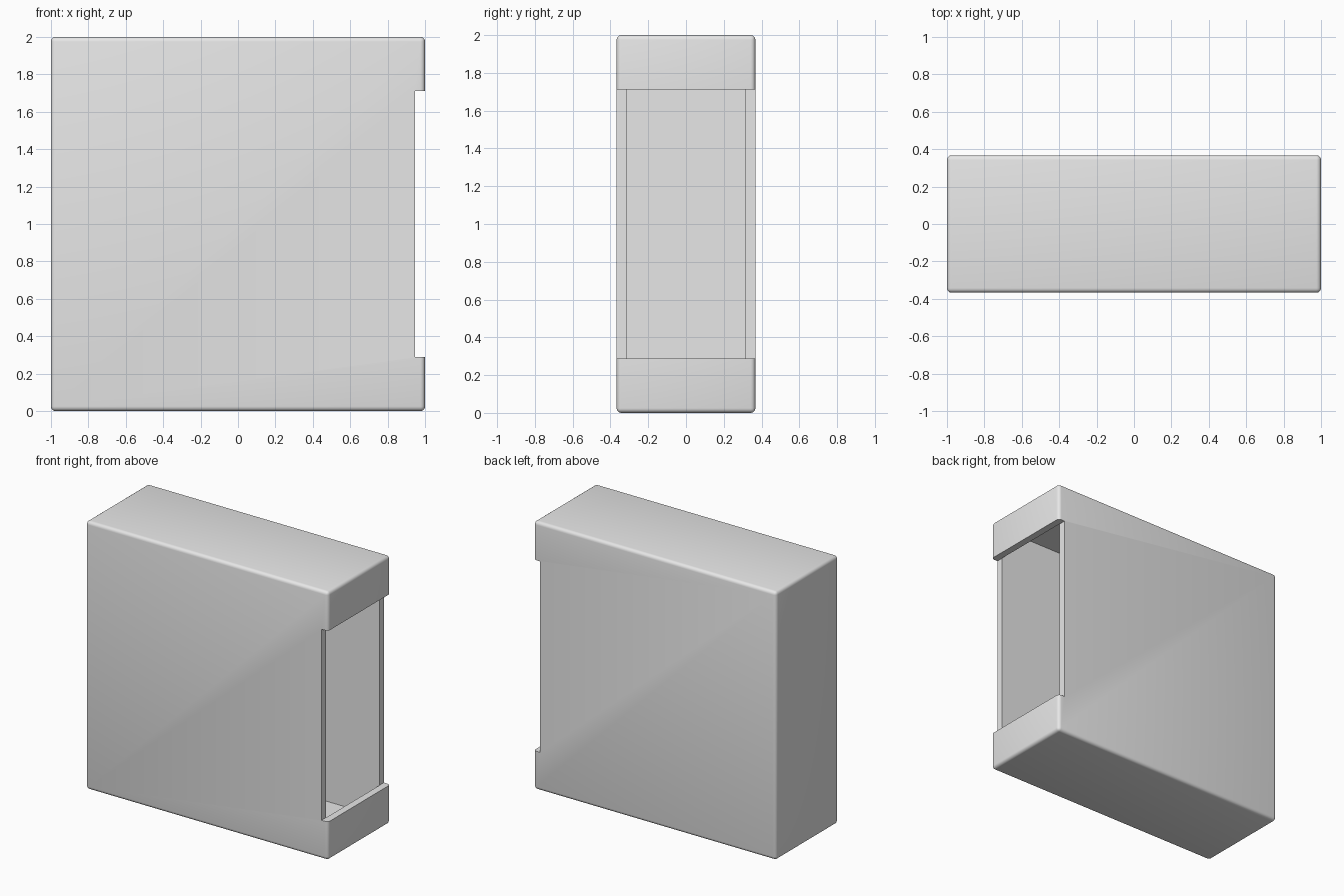
import bpy
from mathutils import Vector

default = bpy.data.objects.get("Cube")
if default:
    bpy.data.objects.remove(default, do_unlink=True)

WIDTH, DEPTH, HEIGHT = 2.0, 0.735, 2.0
WALL = 0.053
LIP = 0.288

grey = bpy.data.materials.new("light grey")
grey.use_nodes = True
grey.diffuse_color = (0.8, 0.8, 0.8, 1)
grey.node_tree.nodes["Principled BSDF"].inputs["Base Color"].default_value = grey.diffuse_color


def box(name, low, high):
    """Add a box between two opposite corners."""
    low, high = Vector(low), Vector(high)
    bpy.ops.mesh.primitive_cube_add(size=1, location=(low + high) / 2)
    obj = bpy.context.object
    obj.name = name
    obj.scale = high - low
    bpy.ops.object.transform_apply(location=False, rotation=False, scale=True)
    obj.data.materials.append(grey)
    return obj


# Outer case with rounded edges
x, y = WIDTH / 2, DEPTH / 2
case = box("case", (-x, -y, 0), (x, y, HEIGHT))
bevel = case.modifiers.new("rounded edges", "BEVEL")
bevel.width = 0.025
bevel.segments = 4

# Hollow inside, and the side opening that leaves a lip above and below
cutters = [
    box("cavity_cutter", (-x + WALL, -y + WALL, WALL), (x - WALL, y - WALL, HEIGHT - WALL)),
    box("opening_cutter", (x - WALL - 0.001, -y - 0.1, LIP), (x + 0.1, y + 0.1, HEIGHT - LIP)),
]
for cutter in cutters:
    cut = case.modifiers.new(cutter.name, "BOOLEAN")
    cut.operation = "DIFFERENCE"
    cut.solver = "EXACT"
    cut.object = cutter
    cutter.hide_render = True

# Bake the cuts, then remove the cutters
bpy.ops.object.select_all(action="DESELECT")
case.select_set(True)
bpy.context.view_layer.objects.active = case
for name in [m.name for m in case.modifiers]:
    bpy.ops.object.modifier_apply(modifier=name)
for cutter in cutters:
    bpy.data.objects.remove(cutter, do_unlink=True)
bpy.ops.object.shade_smooth_by_angle(angle=0.6)
